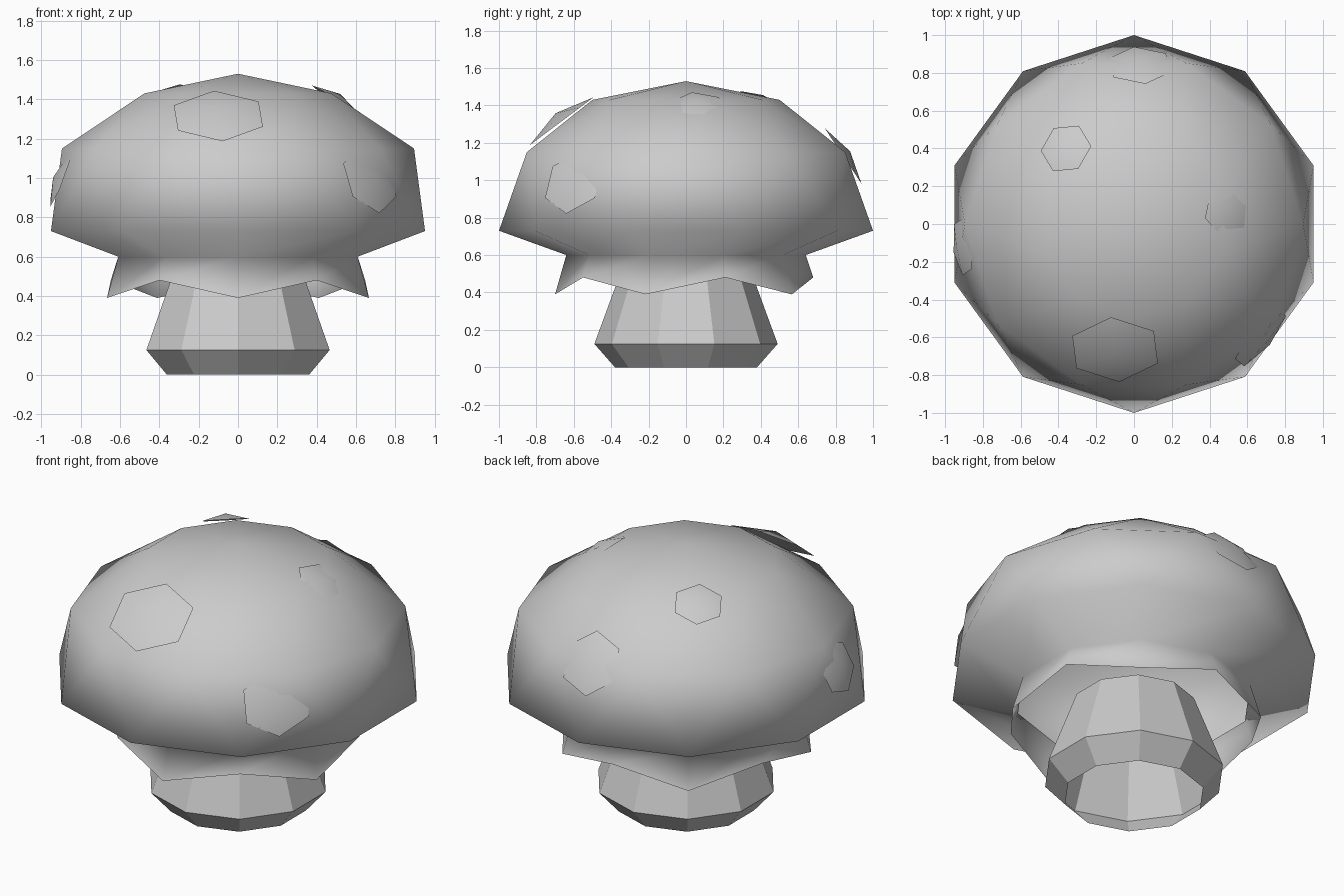
import bpy, bmesh
from math import radians, cos, sin, pi
from mathutils import Vector

if "Cube" in bpy.data.objects:
    bpy.data.objects.remove(bpy.data.objects["Cube"])

N = 10


def make_object(name, bm, smooth):
    bmesh.ops.recalc_face_normals(bm, faces=bm.faces)
    for f in bm.faces:
        f.smooth = smooth
    mesh = bpy.data.meshes.new(name)
    bm.to_mesh(mesh)
    bm.free()
    ob = bpy.data.objects.new(name, mesh)
    bpy.context.collection.objects.link(ob)
    return ob


def ring(bm, pairs, shift=0.0):
    """Ten-sided ring; pairs of (radius, height) alternate round it."""
    out = []
    for k in range(N):
        r, z = pairs[k % len(pairs)]
        a = radians(-90 + 36 * (k + shift))
        out.append(bm.verts.new((r * cos(a), r * sin(a), z)))
    return out


def bridge(bm, lo, hi):
    for k in range(N):
        n = (k + 1) % N
        bm.faces.new((lo[k], lo[n], hi[n], hi[k]))


def bridge_staggered(bm, even, half):
    """Triangle strip between a ring and one turned by half a step."""
    for k in range(N):
        n = (k + 1) % N
        bm.faces.new((even[k], even[n], half[k]))
        bm.faces.new((even[n], half[n], half[k]))


# Cap with a zigzag skirt below it, open underneath
bm = bmesh.new()
skirt = ring(bm, [(0.70, 0.39), (0.68, 0.48)])
neck = ring(bm, [(0.64, 0.60)])
rim = ring(bm, [(1.0, 0.73)])
shoulder = ring(bm, [(0.895, 1.15)], 0.5)
crown = ring(bm, [(0.50, 1.43)])
apex = bm.verts.new((0, 0, 1.53))
bridge(bm, skirt, neck)
bridge(bm, neck, rim)
bridge_staggered(bm, rim, shoulder)
bridge_staggered(bm, crown, shoulder)
for k in range(N):
    bm.faces.new((crown[k], crown[(k + 1) % N], apex))
make_object("mushroom_cap", bm, True)

# Flat-faced hollow stem
bm = bmesh.new()
rings = [ring(bm, [p]) for p in ((0.38, 0.0), (0.49, 0.125), (0.33, 0.56))]
for lo, hi in zip(rings, rings[1:]):
    bridge(bm, lo, hi)
make_object("stem", bm, False)


# Low domed hexagon spots lying on the cap
def spot(name, centre, normal, rx, ry, turn=0):
    bm = bmesh.new()
    q = Vector(normal).to_track_quat('Z', 'Y')
    c = Vector(centre)

    def put(x, y, z):
        return bm.verts.new(c + q @ Vector((x, y, z)))

    edge = []
    for k in range(6):
        a = pi / 2 + k * pi / 3 + radians(turn)
        edge.append(put(rx * cos(a), ry * sin(a), 0))
    top = put(0, 0, 0.25 * ry)
    for k in range(6):
        bm.faces.new((edge[k], edge[(k + 1) % 6], top))
    make_object(name, bm, True)


spot("front_spot", (-0.10, -0.665, 1.315), (0, -0.6, 0.8), 0.25, 0.215, 5)
spot("front_right_spot", (0.67, -0.60, 0.99), (0.72, -0.60, 0.35), 0.2, 0.18)
spot("right_spot", (0.50, 0.07, 1.395), (0.5, 0.05, 0.85), 0.15, 0.15, 10)
spot("back_left_spot", (-0.36, 0.40, 1.415), (-0.3, 0.33, 0.9), 0.14, 0.14, -10)
spot("back_spot", (0.03, 0.84, 1.13), (0, 0.83, 0.55), 0.18, 0.18, 10)
spot("left_spot", (-0.905, -0.12, 0.99), (-0.93, -0.1, 0.36), 0.16, 0.15, 10)
